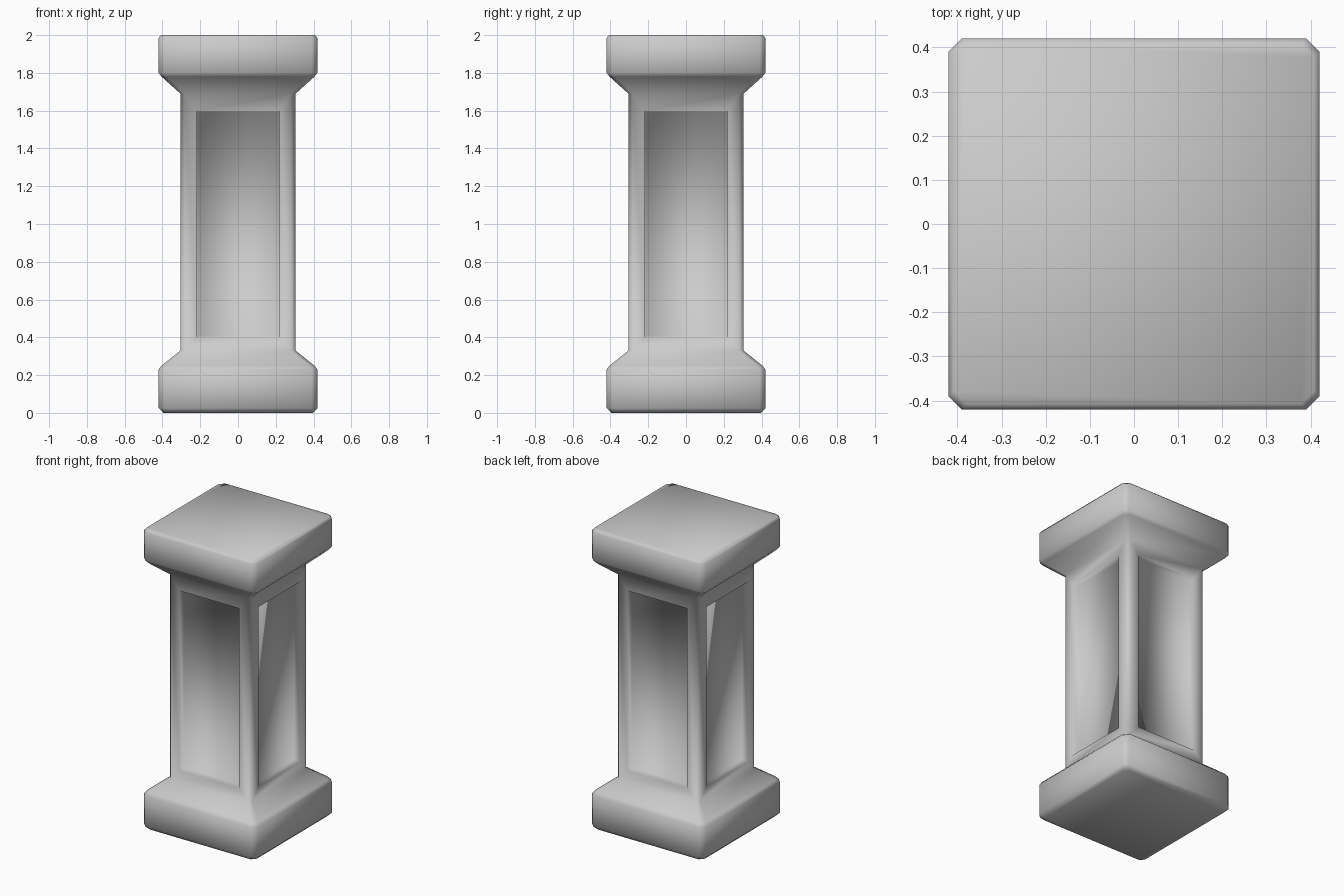
import bpy, bmesh

if "Cube" in bpy.data.objects:
    bpy.data.objects.remove(bpy.data.objects["Cube"])

# Profile rows: height, half width, corner chamfer
PROFILE = [(0.0, 0.395, 0.025), (0.025, 0.42, 0.03), (0.23, 0.42, 0.03),
           (0.25, 0.405, 0.03), (0.33, 0.305, 0.022), (1.69, 0.305, 0.022),
           (1.78, 0.405, 0.03), (1.80, 0.42, 0.03), (1.985, 0.42, 0.03),
           (2.0, 0.408, 0.03)]


def ring(bm, z, h, c):
    k = h - c
    pts = [(-k, -h), (k, -h), (h, -k), (h, k), (k, h), (-k, h), (-h, k), (-h, -k)]
    return [bm.verts.new((x, y, z)) for x, y in pts]


bm = bmesh.new()
rings = [ring(bm, *row) for row in PROFILE]

# Stacked body with a flared base and capital
panels = []
for level, (a, b) in enumerate(zip(rings, rings[1:])):
    for i in range(8):
        j = (i + 1) % 8
        f = bm.faces.new((a[i], a[j], b[j], b[i]))
        if level == 4 and i % 2 == 0:
            panels.append(f)
bm.faces.new(rings[0][::-1])
bm.faces.new(rings[-1])
bm.normal_update()

# Recessed panel on each side of the shaft
bmesh.ops.inset_individual(bm, faces=panels, thickness=0.063, use_even_offset=True)
for f in panels:
    for v in f.verts:
        v.co.z = 0.4 if v.co.z < 1 else 1.6
bmesh.ops.inset_individual(bm, faces=panels, thickness=0.006, depth=-0.04,
                           use_even_offset=True)

for f in bm.faces:
    f.smooth = True
mesh = bpy.data.meshes.new("pillar")
bm.to_mesh(mesh)
bm.free()
pillar = bpy.data.objects.new("pillar", mesh)
bpy.context.collection.objects.link(pillar)
